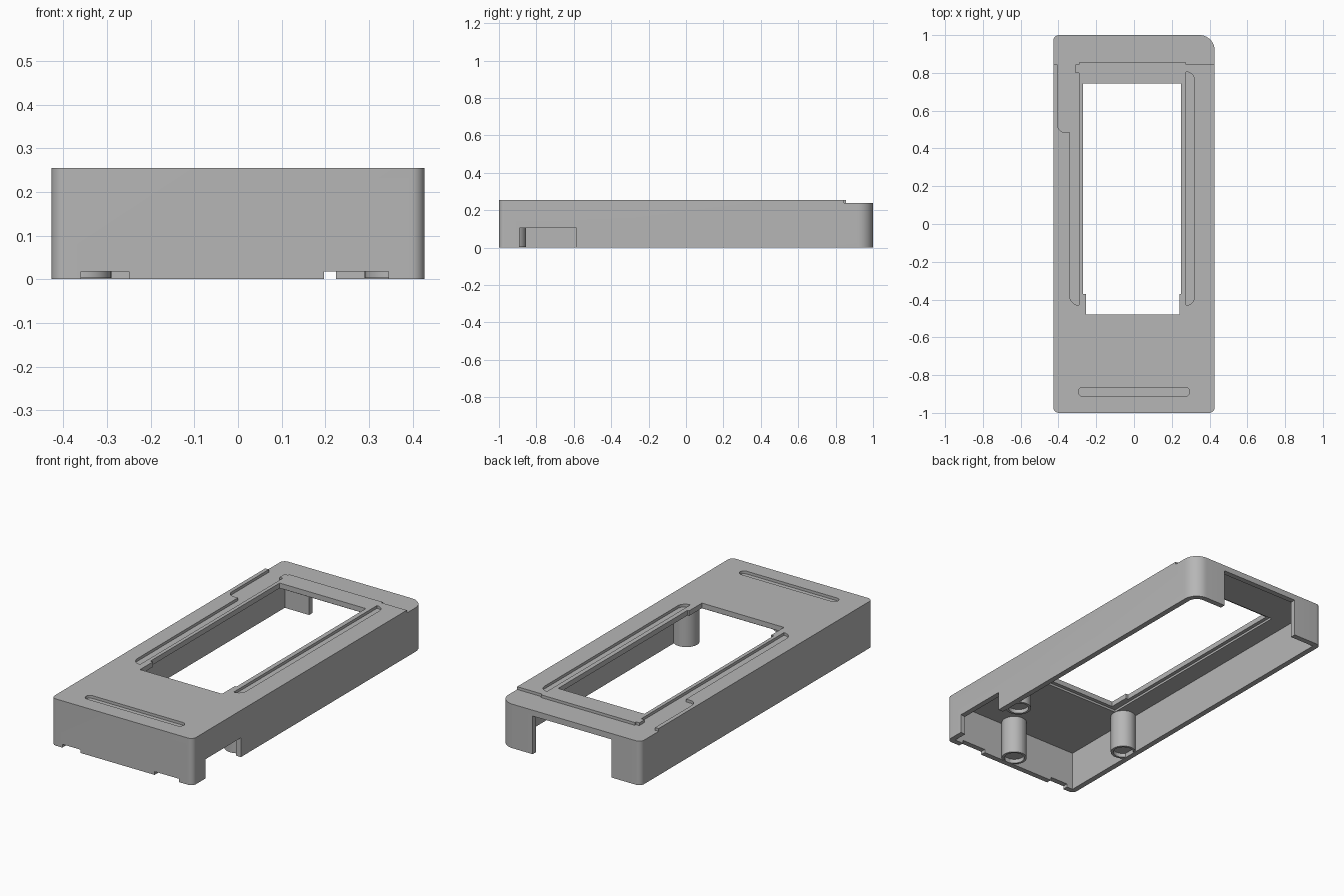
import bpy, bmesh, math
from mathutils import Vector

cube = bpy.data.objects.get("Cube")
if cube:
    bpy.data.objects.remove(cube, do_unlink=True)

grey = bpy.data.materials.new("plain_grey")
grey.use_nodes = True
grey.diffuse_color = (0.47, 0.47, 0.47, 1)
grey.node_tree.nodes["Principled BSDF"].inputs["Base Color"].default_value = grey.diffuse_color

TOP, CEILING, GROOVE = 0.255, 0.215, 0.24


def fillet(corners, steps=10):
    """Round each (x, y, radius) corner of a polygon."""
    out = []
    for i, c in enumerate(corners):
        p = Vector(c[:2])
        r = c[2] if len(c) > 2 else 0
        if not r:
            out.append(p)
            continue
        a = (Vector(corners[i - 1][:2]) - p).normalized()
        b = (Vector(corners[(i + 1) % len(corners)][:2]) - p).normalized()
        half = a.angle(b) / 2
        centre = p + (a + b).normalized() * (r / math.sin(half))
        start = p + a * (r / math.tan(half)) - centre
        end = p + b * (r / math.tan(half)) - centre
        turn = start.angle_signed(end)
        for k in range(steps + 1):
            t = -turn * k / steps
            out.append(centre + Vector((start.x * math.cos(t) - start.y * math.sin(t),
                                        start.x * math.sin(t) + start.y * math.cos(t))))
    return out


def box(x0, x1, y0, y1, r=0):
    return [(x0, y0, r), (x1, y0, r), (x1, y1, r), (x0, y1, r)]


def prism(name, corners, z0, z1, floor=None):
    """Extrude a rounded polygon; floor(y) may slope the underside."""
    bm = bmesh.new()
    base = bm.faces.new([bm.verts.new((p.x, p.y, z0)) for p in fillet(corners)])
    ext = bmesh.ops.extrude_face_region(bm, geom=[base], use_keep_orig=True)
    for v in ext["geom"]:
        if isinstance(v, bmesh.types.BMVert):
            v.co.z = z1
    if floor:
        for v in bm.verts:
            if v.co.z == z1:
                continue
            v.co.z = floor(v.co.y)
    bmesh.ops.recalc_face_normals(bm, faces=bm.faces)
    mesh = bpy.data.meshes.new(name)
    bm.to_mesh(mesh)
    bm.free()
    mesh.materials.append(grey)
    obj = bpy.data.objects.new(name, mesh)
    bpy.context.collection.objects.link(obj)
    return obj


def activate(obj):
    bpy.ops.object.select_all(action='DESELECT')
    obj.select_set(True)
    bpy.context.view_layer.objects.active = obj


def cut(target, cutter):
    cutter.hide_render = True
    mod = target.modifiers.new("cut", 'BOOLEAN')
    mod.operation, mod.solver, mod.object = 'DIFFERENCE', 'EXACT', cutter
    activate(target)
    bpy.ops.object.modifier_apply(modifier=mod.name)
    bpy.data.objects.remove(cutter, do_unlink=True)


def smooth(obj):
    activate(obj)
    bpy.ops.object.shade_smooth_by_angle(angle=math.radians(30))


# Outer housing, with one larger back corner
W = 0.427
housing = prism("housing", [(-W, -1, 0.03), (W, -1, 0.03), (W, 1, 0.08), (-W, 1, 0.03)], 0, TOP)

# Hollow underside
cut(housing, prism("cavity", [(-0.397, -0.97), (0.397, -0.97), (0.397, 0.97, 0.05),
                              (-0.397, 0.97)], -0.1, CEILING))

# Stepped window and the shallow seat around it underneath
cut(housing, prism("window", [(-0.255, -0.48), (0.24, -0.48), (0.24, -0.37), (0.25, -0.37),
                              (0.25, 0.745), (-0.27, 0.745), (-0.27, -0.37), (-0.255, -0.37)],
                   0.1, 0.4))
cut(housing, prism("window_seat", box(-0.29, 0.27, -0.5, 0.765), 0.1, CEILING + 0.012))

# Back opening, side notch and front notches
cut(housing, prism("back_opening", box(-0.25, 0.225, 0.9, 1.1), -0.1, 0.208))
cut(housing, prism("side_notch", box(0.38, 0.5, -0.89, -0.585), -0.1, 0.105))
for x0, x1 in ((-0.36, -0.25), (0.197, 0.345)):
    cut(housing, prism("front_notch", box(x0, x1, -1.1, -0.95), -0.1, 0.018))

# Lowered back end running into the left channel
cut(housing, prism("back_step", [
    (-0.29, -0.43), (-0.34, -0.43, 0.049), (-0.34, 0.485), (-0.405, 0.485, 0.04),
    (-0.405, 0.845), (-0.5, 0.845), (-0.5, 1.1), (0.5, 1.1), (0.5, 0.845), (0.275, 0.845),
    (0.275, 0.855), (-0.29, 0.855), (-0.29, 0.845), (-0.31, 0.845), (-0.31, 0.8),
    (-0.29, 0.8)], GROOVE, 0.4))

# Right channel and front slot
cut(housing, prism("right_channel", [(0.275, -0.43), (0.32, -0.43, 0.044),
                                     (0.32, 0.805, 0.044), (0.275, 0.805)], GROOVE, 0.4))
cut(housing, prism("front_slot", box(-0.295, 0.295, -0.912, -0.865, 0.0234), GROOVE, 0.4))

# Thumb recess sloping deeper towards the window
cut(housing, prism("thumb_recess", [(-0.25, -0.82), (0.25, -0.82), (0.187, -0.6),
                                    (0.187, -0.53, 0.045), (-0.187, -0.53, 0.045),
                                    (-0.187, -0.6)], GROOVE, 0.4,
                   floor=lambda y: TOP - 0.003 - 0.06 * (y + 0.82)))
smooth(housing)

# Support posts with hollow ends
R, BORE = 0.065, 0.052
for name, x, y in (("left_post", 0.355, -0.51), ("right_post", -0.355, -0.51),
                   ("front_post", 0.04, -0.92)):
    post = prism(name, box(x - R, x + R, y - R, y + R, R * 0.999), 0.003, CEILING + 0.005)
    cut(post, prism("bore", box(x - BORE, x + BORE, y - BORE, y + BORE, BORE * 0.999),
                    -0.1, 0.025))
    smooth(post)
